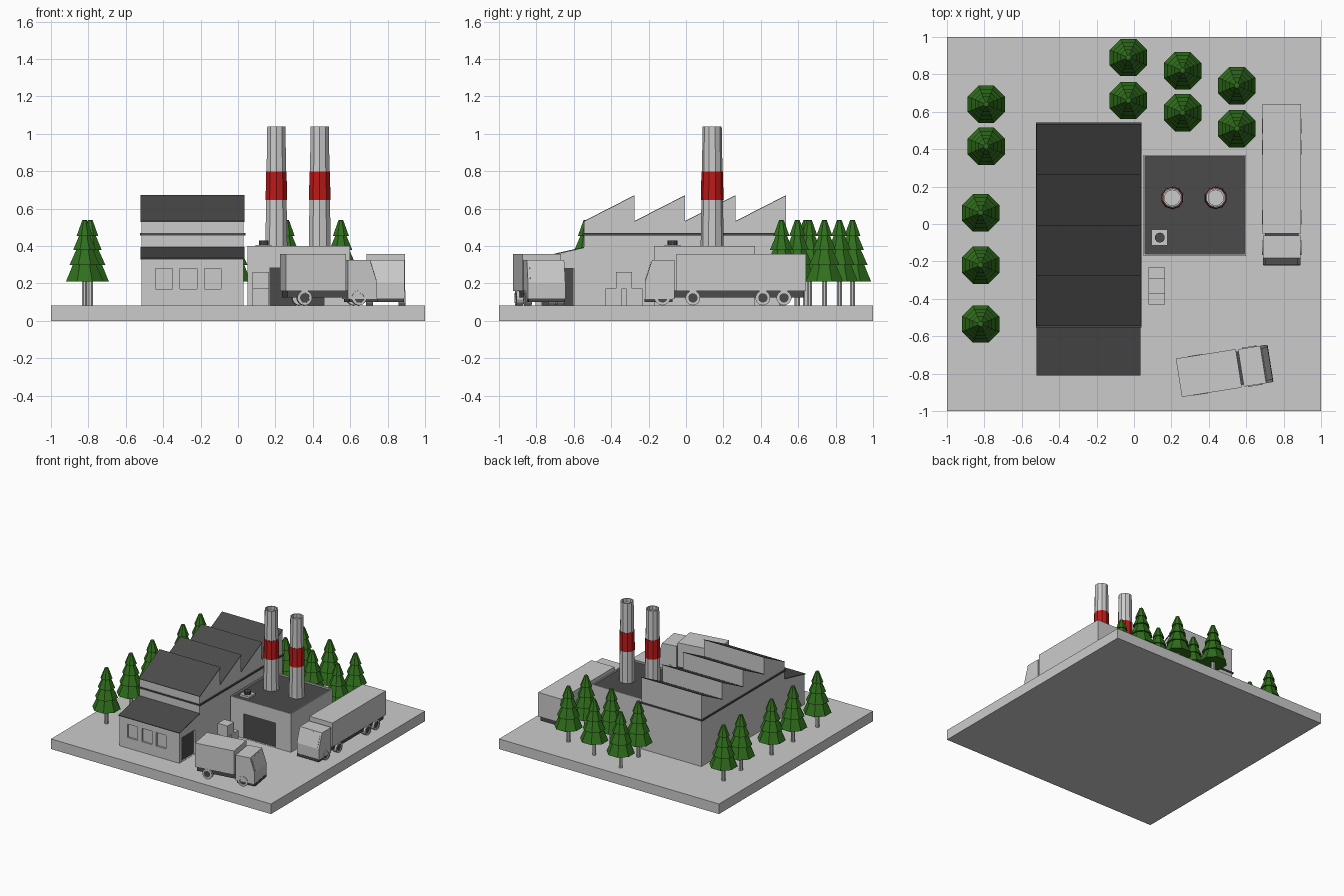
import bpy, bmesh, math
from mathutils import Matrix, Vector

if "Cube" in bpy.data.objects:
    bpy.data.objects.remove(bpy.data.objects["Cube"])


def material(name, rgb):
    m = bpy.data.materials.new(name)
    m.diffuse_color = (*rgb, 1)
    m.use_nodes = True
    m.node_tree.nodes["Principled BSDF"].inputs["Base Color"].default_value = m.diffuse_color
    return m


DARK = material("dark_grey", (0.07, 0.07, 0.07))
RED = material("red", (0.5, 0.01, 0.01))
GREEN = material("green", (0.03, 0.16, 0.012))
GROUND = 0.083


def finish(name, bm, mat=None, matrix=None):
    bmesh.ops.recalc_face_normals(bm, faces=bm.faces)
    me = bpy.data.meshes.new(name)
    bm.to_mesh(me)
    bm.free()
    ob = bpy.data.objects.new(name, me)
    bpy.context.collection.objects.link(ob)
    if mat:
        me.materials.append(mat)
    if matrix:
        ob.matrix_world = matrix
    return ob


def box(name, x, y, z, mat=None, matrix=None):
    bm = bmesh.new()
    bmesh.ops.create_cube(bm, size=1)
    for v in bm.verts:
        v.co = Vector([(r[0] + r[1]) / 2 + c * (r[1] - r[0]) for c, r in zip(v.co, (x, y, z))])
    return finish(name, bm, mat, matrix)


def prism(name, profile, a, b, axis, mat=None, matrix=None):
    """Extrude a (horizontal, z) profile from a to b along x or y."""
    bm = bmesh.new()
    point = (lambda h, z: (a, h, z)) if axis == "x" else (lambda h, z: (h, a, z))
    face = bm.faces.new([bm.verts.new(point(h, z)) for h, z in profile])
    res = bmesh.ops.extrude_face_region(bm, geom=[face])
    move = (b - a, 0, 0) if axis == "x" else (0, b - a, 0)
    bmesh.ops.translate(bm, vec=move, verts=[g for g in res["geom"] if isinstance(g, bmesh.types.BMVert)])
    return finish(name, bm, mat, matrix)


def lathe(name, profile, sides, mat=None, matrix=None):
    """Spin an (r, z) profile around z."""
    bm = bmesh.new()
    verts = [bm.verts.new((r, 0, z)) for r, z in profile]
    edges = [bm.edges.new(p) for p in zip(verts, verts[1:])]
    bmesh.ops.rotate(bm, verts=verts, matrix=Matrix.Rotation(math.pi / sides, 3, "Z"))
    bmesh.ops.spin(bm, geom=verts + edges, axis=(0, 0, 1), cent=(0, 0, 0), steps=sides, angle=math.tau)
    bmesh.ops.remove_doubles(bm, verts=bm.verts, dist=1e-5)
    return finish(name, bm, mat, matrix)


def recess(ob, x, y, z):
    cutter = box(ob.name + "_cutter", x, y, z)
    cutter.hide_render = True
    cutter.hide_viewport = True
    mod = ob.modifiers.new("recess", "BOOLEAN")
    mod.operation = "DIFFERENCE"
    mod.solver = "EXACT"
    mod.object = cutter


# Ground slab
box("base", (-1, 1), (-1, 1), (0, GROUND))

# Main hall with sawtooth roof
Y0, TOOTH, EAVE, PEAK = -0.545, 0.27, 0.53, 0.668
outline = [(Y0 + 4 * TOOTH, GROUND), (Y0, GROUND)]
for i in range(4):
    y = Y0 + i * TOOTH
    outline += [(y, EAVE), (y + TOOTH, PEAK)]
    prism("hall_roof", [(y, EAVE), (y + TOOTH, PEAK), (y + TOOTH, PEAK + 0.004), (y, EAVE + 0.004)],
          -0.52, 0.035, "x", DARK)
prism("main_hall", outline, -0.515, 0.03, "x")
box("hall_trim", (-0.524, 0.04), (-0.553, 0.543), (0.457, 0.469), DARK)

# Front annex with windows and a side door
annex = prism("annex", [(-0.805, GROUND), (-0.805, 0.33), (-0.54, 0.39), (-0.54, GROUND)], -0.515, 0.03, "x")
prism("annex_roof", [(-0.81, 0.329), (-0.81, 0.335), (-0.545, 0.395), (-0.545, 0.389)], -0.52, 0.035, "x", DARK)
for x in (-0.44, -0.31, -0.18):
    recess(annex, (x, x + 0.09), (-0.85, -0.79), (0.17, 0.28))
recess(annex, (0.015, 0.1), (-0.77, -0.6), (GROUND + 0.002, 0.28))
box("annex_door", (0.01, 0.018), (-0.769, -0.601), (GROUND, 0.279), DARK)

# Boiler house with parapet and loading door
house = box("boiler_house", (0.05, 0.6), (-0.17, 0.37), (GROUND, 0.4))
recess(house, (0.06, 0.59), (-0.16, 0.36), (0.385, 0.5))
recess(house, (0.17, 0.46), (-0.3, -0.155), (GROUND + 0.002, 0.285))
box("boiler_house_roof", (0.06, 0.59), (-0.16, 0.36), (0.38, 0.388), DARK)
box("loading_door", (0.171, 0.459), (-0.158, -0.15), (GROUND, 0.284), DARK)

# Roof vent
box("vent_box", (0.093, 0.18), (-0.115, -0.03), (0.38, 0.405))
lathe("vent_pipe", [(0, 0.4), (0.027, 0.4), (0.027, 0.43), (0, 0.43)], 10, DARK,
      Matrix.Translation((0.138, -0.073, 0)))

# Chimneys with red bands
for x in (0.205, 0.437):
    m = Matrix.Translation((x, 0.14, 0))
    lathe("chimney", [(0, 0.38), (0.062, 0.38), (0.051, 1.04), (0.042, 1.04), (0.042, 1.01), (0, 1.01)], 10, None, m)
    lathe("chimney_band", [(0.055, 0.645), (0.0605, 0.645), (0.0575, 0.8), (0.052, 0.8)], 10, RED, m)

# Stacked crates
for y, z in ((-0.43, GROUND), (-0.32, GROUND), (-0.375, 0.172)):
    box("crate", (0.078, 0.166), (y, y + 0.087), (z, z + 0.089))


# Trucks: front along local +x, origin at the middle of the cargo box
def truck(name, x, y, angle, half, wheels):
    m = Matrix.Translation((x, y, 0)) @ Matrix.Rotation(math.radians(angle), 4, "Z")
    box(name + "_cargo", (-half, half), (-0.104, 0.104), (0.16, 0.357), None, m)
    box(name + "_frame", (-half + 0.01, half + 0.04), (-0.09, 0.09), (0.125, 0.162), DARK, m)
    b = half + 0.012
    cab = [(b, 0.118), (b + 0.158, 0.118), (b + 0.158, 0.205), (b + 0.12, 0.325), (b, 0.325)]
    prism(name + "_cab", cab, -0.101, 0.101, "y", None, m)
    box(name + "_bumper", (b + 0.01, b + 0.16), (-0.098, 0.098), (0.1, 0.12), DARK, m)
    glass = [(b + 0.156, 0.215), (b + 0.124, 0.316), (b + 0.126, 0.317), (b + 0.158, 0.216)]
    prism(name + "_windshield", glass, -0.088, 0.088, "y", None, m)
    for w in wheels:
        for side in (-1, 1):
            wm = m @ Matrix.Translation((w, side * 0.088, 0.123)) @ Matrix.Rotation(-side * math.pi / 2, 4, "X")
            lathe(name + "_wheel", [(0, -0.02), (0.04, -0.02), (0.04, 0.018), (0.026, 0.018), (0.026, 0.01), (0, 0.01)],
                  14, None, wm)
            lathe(name + "_hub", [(0, 0.009), (0.025, 0.009), (0.025, 0.012), (0, 0.012)], 14, DARK, wm)


truck("semi_truck", 0.79, 0.296, -90, 0.346, (0.422, 0.259, -0.115, -0.228))
truck("box_truck", 0.40, -0.797, 9, 0.162, (-0.06, 0.235))

# Conifers
TREES = [(-0.79, 0.64), (-0.79, 0.415), (-0.82, 0.06), (-0.82, -0.22), (-0.82, -0.535), (-0.03, 0.89),
         (-0.03, 0.66), (0.26, 0.82), (0.26, 0.595), (0.55, 0.74), (0.55, 0.51)]
TIERS = [(0, 0.215), (0.108, 0.21), (0.066, 0.305), (0.087, 0.3), (0.046, 0.385), (0.066, 0.38),
         (0.03, 0.46), (0.046, 0.455), (0.014, 0.538), (0, 0.54)]
for x, y in TREES:
    m = Matrix.Translation((x, y, 0))
    lathe("tree_trunk", [(0, GROUND), (0.015, GROUND), (0.015, 0.22), (0, 0.22)], 8, None, m)
    lathe("tree_foliage", TIERS, 8, GREEN, m)
